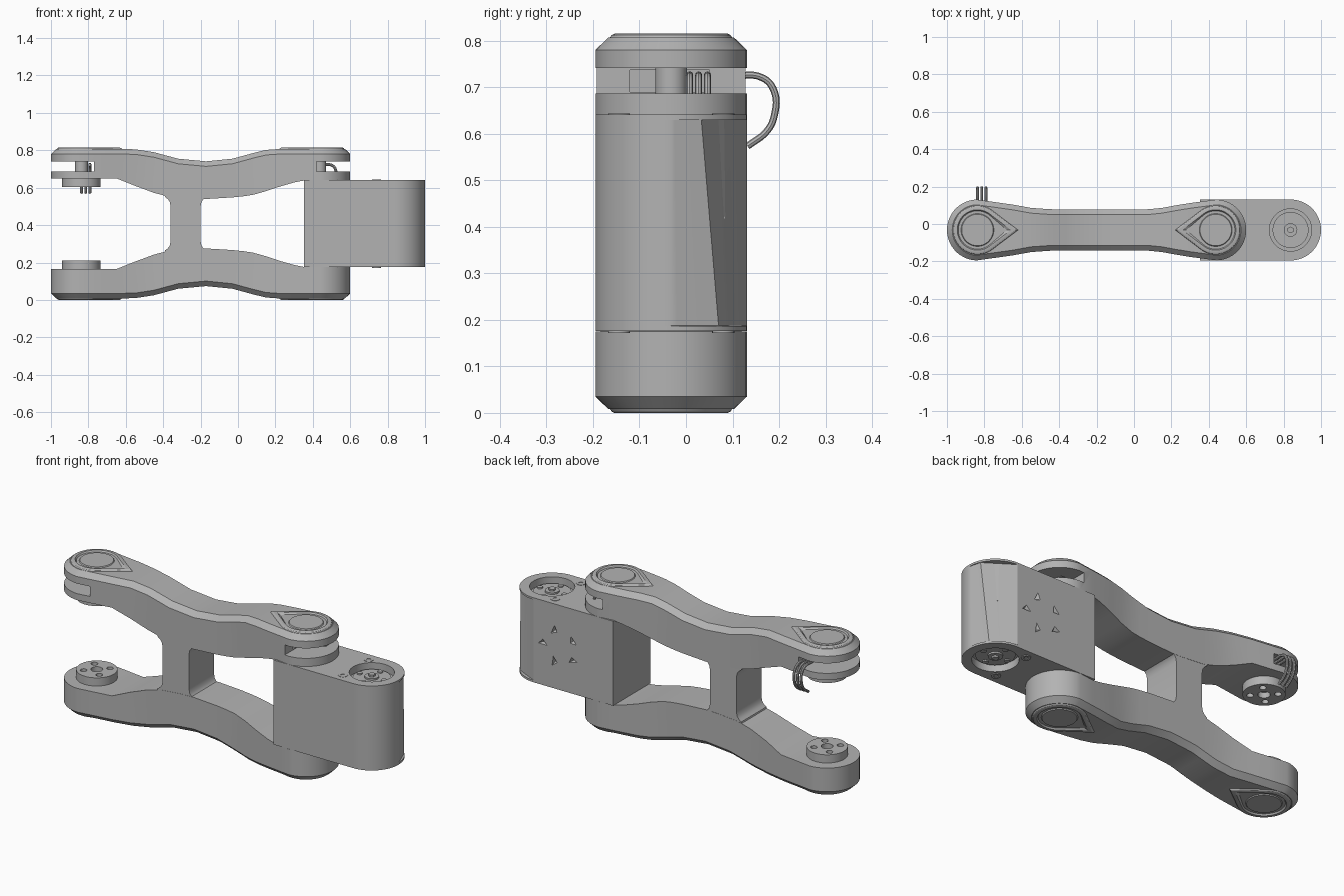
import bpy, bmesh, math
from mathutils import Matrix, Vector

cube = bpy.data.objects.get("Cube")
if cube:
    bpy.data.objects.remove(cube, do_unlink=True)

grey = bpy.data.materials.new("machined grey")
grey.use_nodes = True
grey.diffuse_color = (0.45, 0.45, 0.45, 1)
grey.node_tree.nodes["Principled BSDF"].inputs["Base Color"].default_value = grey.diffuse_color

CY = -0.032           # centre line of the body
R = 0.163             # radius of the rounded ends
JOINTS = (-0.837, 0.437)
HUB_X = 0.837
H = 0.815             # overall height


def activate(ob):
    bpy.ops.object.select_all(action='DESELECT')
    ob.select_set(True)
    bpy.context.view_layer.objects.active = ob


def smooth(ob):
    activate(ob)
    bpy.ops.object.shade_smooth_by_angle(angle=math.radians(28))


def finish(name, bm):
    bmesh.ops.remove_doubles(bm, verts=bm.verts, dist=1e-5)
    bmesh.ops.recalc_face_normals(bm, faces=bm.faces)
    me = bpy.data.meshes.new(name)
    bm.to_mesh(me)
    bm.free()
    me.materials.append(grey)
    ob = bpy.data.objects.new(name, me)
    bpy.context.collection.objects.link(ob)
    smooth(ob)
    return ob


def loft(name, loops):
    """Skin a list of equal-length closed loops and cap both ends."""
    bm = bmesh.new()
    rows = [[bm.verts.new(p) for p in loop] for loop in loops]
    n = len(rows[0])
    for a, b in zip(rows, rows[1:]):
        for i in range(n):
            j = (i + 1) % n
            bm.faces.new((a[i], a[j], b[j], b[i]))
    bm.faces.new(rows[0])
    bm.faces.new(rows[-1])
    bmesh.ops.dissolve_degenerate(bm, dist=1e-5, edges=bm.edges)
    return finish(name, bm)


def cylinder(name, x, y, z0, z1, r, segs=40):
    bm = bmesh.new()
    bmesh.ops.create_cone(bm, cap_ends=True, segments=segs, radius1=r, radius2=r,
                          depth=abs(z1 - z0),
                          matrix=Matrix.Translation((x, y, (z0 + z1) / 2)))
    return finish(name, bm)


def box(name, lo, hi):
    lo, hi = Vector(lo), Vector(hi)
    bm = bmesh.new()
    bmesh.ops.create_cube(bm, size=1, matrix=Matrix.Translation((lo + hi) / 2)
                          @ Matrix.Diagonal((*(hi - lo), 1)))
    return finish(name, bm)


def cut(ob, cutters):
    for c in cutters:
        activate(ob)
        mod = ob.modifiers.new("cut", 'BOOLEAN')
        mod.operation, mod.solver, mod.object = 'DIFFERENCE', 'EXACT', c
        bpy.ops.object.modifier_apply(modifier=mod.name)
        bpy.data.objects.remove(c, do_unlink=True)
    smooth(ob)


def sample(curve, x):
    for (xa, za), (xb, zb) in zip(curve, curve[1:]):
        if x <= xb:
            return za + (zb - za) * (x - xa) / (xb - xa)
    return curve[-1][1]


# Side profile of an arm: outer and inner faces along x
OUTER = [(-1.1, .008), (-.56, .008), (-.45, .025), (-.32, .06), (-.17, .074),
         (-.03, .06), (.08, .03), (.17, .008), (1, .008)]
INNER = [(-1.1, .165), (-.64, .165), (-.55, .205), (-.47, .237), (-.37, .263),
         (-.2, .277), (0, .265), (.1, .25), (.22, .21), (.3, .187), (.36, .175), (1, .175)]
WAIST = [(-.75, .15), (-.65, .136), (-.55, .118), (-.45, .111), (-.37, .11), (-.32, .11),
         (-.25, .11), (-.17, .11), (-.1, .11), (-.03, .11), (.03, .11), (.08, .111),
         (.15, .118), (.22, .131), (.3, .144), (.36, .152)]


def arm_stations(inset):
    r = R - inset
    arc = [math.radians(a) for a in range(0, 96, 8)]
    left = [(JOINTS[0] - r * math.cos(a), r * math.sin(a)) for a in arc]
    right = [(JOINTS[1] + r * math.cos(a), r * math.sin(a)) for a in reversed(arc)]
    return left + [(x, w - inset) for x, w in WAIST] + right


def arm(name, flip):
    loops = []
    for (x, w), (xi, wi) in zip(arm_stations(0), arm_stations(.028)):
        zo, zi = sample(OUTER, x), sample(INNER, x)
        half = [(x, w, zi), (x, w, zo + .027), (xi, wi, zo)]
        ring = half + [(a, -b, c) for a, b, c in reversed(half)]
        loops.append([(a, b + CY, flip(c)) for a, b, c in ring])
    return loft(name, loops)


def same(z):
    return z


def mirror(z):
    return H - z


lower_arm = arm("lower_arm", same)
upper_arm = arm("upper_arm", mirror)

# Cable slots in both ends of the upper arm
cut(upper_arm, [
    box("slot", (-1.1, -.4, .686), (-.77, .4, .741)),
    box("slot", (.42, -.4, .686), (.8, .4, .741)),
    box("pocket", (-.8, -.12, .69), (-.68, .05, .737)),
    box("pocket", (.32, -.12, .69), (.45, .05, .737))])
for x, side in zip(JOINTS, ("left_slot", "right_slot")):
    cylinder(side + "_post", x, CY, .68, .745, .034)


# Raised teardrop caps: tip points towards the middle of the arm
def teardrop(cx, sign, r, d, z):
    t = math.acos(r / d)
    pts = []
    for i in range(64):
        a = 2 * math.pi * i / 64
        off = min(a, 2 * math.pi - a)
        rad = r / math.cos(t - off) if off < t else r
        pts.append((cx + sign * rad * math.cos(a), CY + rad * math.sin(a), z))
    return pts


CAP = [(.136, .225, .016), (.128, .212, .003), (.122, .203, 0), (.108, .178, 0),
       (.1, .15, .011), (.09, .0901, .011), (.084, .0841, .003), (.078, .0781, .003)]
for cx, sign, side in ((JOINTS[0], 1, "inner"), (JOINTS[1], -1, "outer")):
    for level, flip in (("lower", same), ("upper", mirror)):
        loft(f"{level}_{side}_joint_cap",
             [teardrop(cx, sign, r, d, flip(z)) for r, d, z in CAP])

# Web joining the arms, flared where it meets them
WEB = [(.2, .13), (.265, .11), (.275, .096), (.29, .085), (.315, .08)]
web = WEB + [(H - z, w) for z, w in reversed(WEB)]
loft("cross_web", [[(-.28 + sx * w, CY + sy * .109, z)
                    for sx, sy in ((-1, -1), (1, -1), (1, 1), (-1, 1))] for z, w in web])


# Pivot block with a rounded end; the rear quarter is faceted between thin rims
def block_loop(z, facet=None):
    r = R
    pts = [(.352, CY + r, z), (.352, CY - r, z)]
    for i in range(33):
        a = math.radians(-90 + i * 180 / 32)
        p = Vector((HUB_X + r * math.cos(a), CY + r * math.sin(a), z))
        if facet and i > 16:
            tip, mid = Vector((HUB_X + r, CY, z)), Vector((*facet, z))
            end = Vector((HUB_X, CY + r, z))
            k = (i - 16) / 8
            p = tip.lerp(mid, k) if k <= 1 else mid.lerp(end, k - 1)
        pts.append(tuple(p))
    return pts


block = loft("pivot_block", [
    block_loop(.176), block_loop(.187), block_loop(.1875, (.962, .07)),
    block_loop(.6295, (.984, .033)), block_loop(.63), block_loop(.641)])


def dent(x, y, z, size, turn):
    bm = bmesh.new()
    bmesh.ops.create_cone(bm, cap_ends=True, segments=3, radius1=size, radius2=0, depth=.04,
                          matrix=Matrix.Translation((x, y, z))
                          @ Matrix.Rotation(math.pi / 2, 4, 'X')
                          @ Matrix.Rotation(turn, 4, 'Z') @ Matrix.Diagonal((1, .6, 1, 1)))
    return finish("dent", bm)


# Hub recesses top and bottom, with chipped dents on the rear face
dents = [dent(.68 + .1 * math.cos(k * 1.257), .127, .41 + .09 * math.sin(k * 1.257), .05, k * 2)
         for k in range(5)]
dents.append(dent(.92, .1, .42, .06, 1))
cut(block, [cylinder("recess", HUB_X, CY, .6, .7, .113, 48),
            cylinder("recess", HUB_X, CY, .1, .216, .113, 48)] + dents)

# Hubs, bolts and mounting screws in the pivot block
for level, flip in (("lower", same), ("upper", mirror)):
    floor = flip(.22)
    s = 1 if level == "upper" else -1
    cylinder(f"{level}_hub", HUB_X, CY, floor, floor + s * .018, .096)
    cylinder(f"{level}_hub_collar", HUB_X, CY, floor, floor + s * .027, .036, 24)
    cylinder(f"{level}_hub_bolt", HUB_X, CY, floor, floor + s * .037, .018, 6)
    for k in range(4):
        a = k * math.pi / 2
        cylinder(f"{level}_hub_screw_{k}", HUB_X + .074 * math.cos(a), CY + .074 * math.sin(a),
                 floor, floor + s * .025, .014, 16)
    for k in (-1, 1):
        x, y, face = .74, CY + k * .112, flip(.176)
        screw = cylinder(f"{level}_mount_screw_{k}", x, y, face - s * .01, face + s * .004, .024, 20)
        cut(screw, [cylinder("socket", x, y, face - s * .004, face + s * .03, .012, 6)])

# Bearing bosses inside the open fork, drilled with a bolt circle
for level, flip in (("lower", same), ("upper", mirror)):
    boss = cylinder(f"{level}_bearing_boss", JOINTS[0], CY, flip(.155), flip(.21), .103, 48)
    holes = [cylinder("hole", JOINTS[0], CY, flip(.18), flip(.25), .03, 24)]
    for k in range(4):
        a = math.radians(45 + 90 * k)
        holes.append(cylinder("hole", JOINTS[0] + .067 * math.cos(a), CY + .067 * math.sin(a),
                              flip(.18), flip(.25), .017, 16))
    cut(boss, holes)


# Cable bundles
def cable(name, pts):
    cu = bpy.data.curves.new(name, 'CURVE')
    cu.dimensions = '3D'
    cu.bevel_depth, cu.bevel_resolution, cu.resolution_u = .0075, 2, 6
    cu.use_fill_caps = True
    sp = cu.splines.new('BEZIER')
    sp.bezier_points.add(len(pts) - 1)
    for bp, p in zip(sp.bezier_points, pts):
        bp.co = p
        bp.handle_left_type = bp.handle_right_type = 'AUTO'
    cu.materials.append(grey)
    ob = bpy.data.objects.new(name, cu)
    bpy.context.collection.objects.link(ob)
    activate(ob)
    bpy.ops.object.convert(target='MESH')
    smooth(bpy.context.object)


LOOP = [(0, .722), (.1, .724), (.165, .72), (.19, .69), (.19, .64), (.175, .607), (.132, .573)]
for k in range(3):
    x = -.836 + k * .022
    cable(f"fork_cable_{k}", [(x, y, z) for y, z in LOOP])
    y = .008 + k * .019
    cable(f"block_cable_{k}", [(.36, y, .725), (.46, y, .725), (.51, y, .715), (.528, y, .675)])
